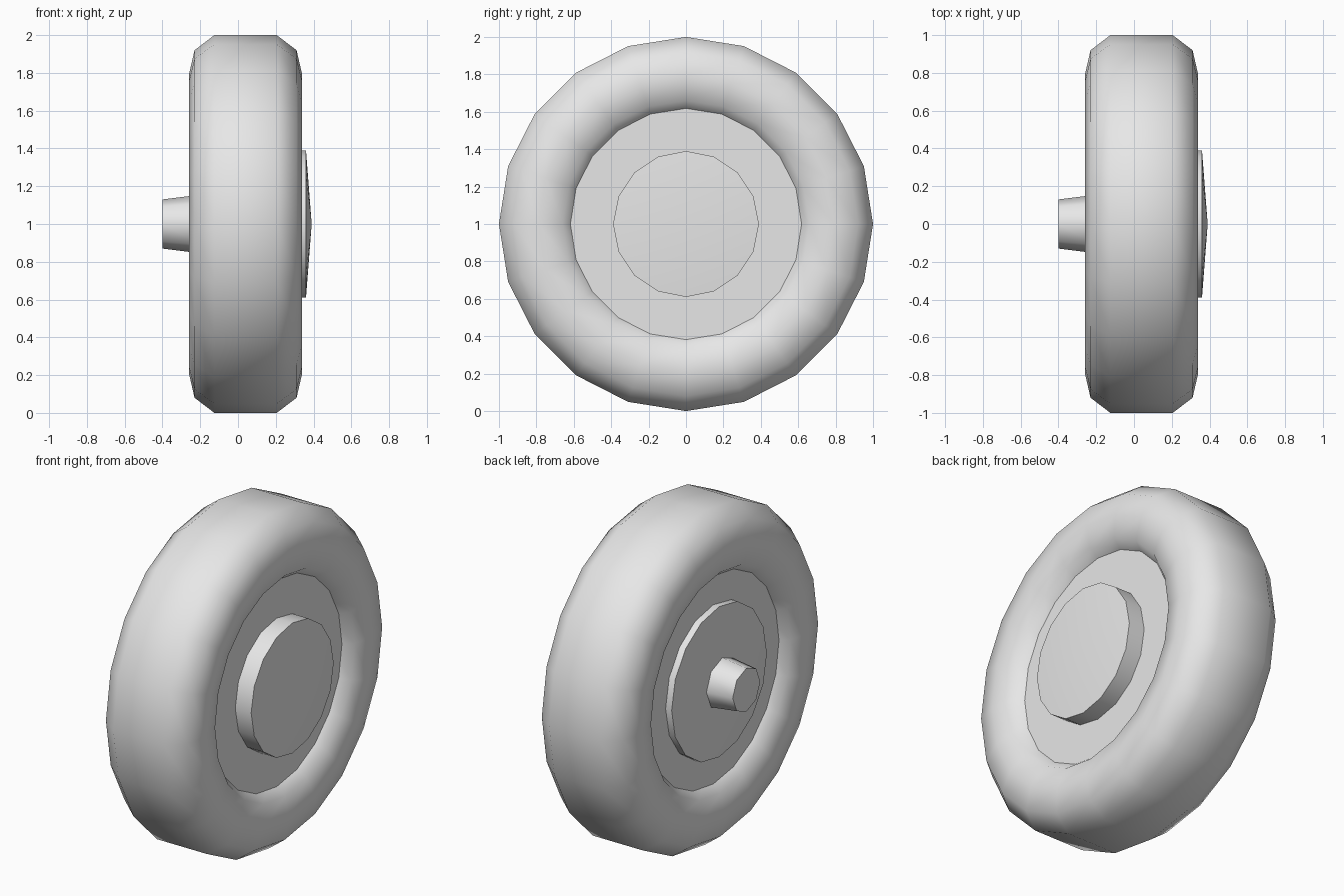
import bpy
import bmesh
from math import sin, cos, pi, radians

cube = bpy.data.objects.get("Cube")
if cube:
    bpy.data.objects.remove(cube, do_unlink=True)

grey = bpy.data.materials.new("plain grey")
grey.use_nodes = True
colour = (0.8, 0.8, 0.8, 1)
grey.diffuse_color = colour
grey.node_tree.nodes["Principled BSDF"].inputs["Base Color"].default_value = colour


def lathe(name, profile, sides, closed=False, smooth_angle=40):
    """Turn (x, radius) points round the axle, which runs along x at z = 1."""
    bm = bmesh.new()
    rings = []
    for x, r in profile:
        if r == 0:
            rings.append([bm.verts.new((x, 0, 1))] * sides)
        else:
            angles = [2 * pi * i / sides for i in range(sides)]
            rings.append([bm.verts.new((x, r * sin(a), 1 + r * cos(a))) for a in angles])
    pairs = list(zip(rings, rings[1:]))
    if closed:
        pairs.append((rings[-1], rings[0]))
    for a, b in pairs:
        for i in range(sides):
            j = (i + 1) % sides
            corners = dict.fromkeys((a[i], a[j], b[j], b[i]))
            bm.faces.new(list(corners))
    bmesh.ops.recalc_face_normals(bm, faces=bm.faces)
    mesh = bpy.data.meshes.new(name)
    bm.to_mesh(mesh)
    bm.free()
    mesh.materials.append(grey)
    obj = bpy.data.objects.new(name, mesh)
    bpy.context.collection.objects.link(obj)
    bpy.ops.object.select_all(action='DESELECT')
    obj.select_set(True)
    bpy.context.view_layer.objects.active = obj
    bpy.ops.object.shade_smooth_by_angle(angle=radians(smooth_angle))
    return obj


# Tyre: rounded section mirrored about its middle plane and its core radius
mid, core = 0.04, 0.79
quarter = [(0.30, 0), (0.27, 0.13), (0.165, 0.21)]
half = quarter + [(-x, r) for x, r in reversed(quarter)]
section = half + [(x, -r) for x, r in reversed(half[1:-1])]
lathe("tyre", [(mid + x, core + r) for x, r in section], 20, closed=True, smooth_angle=80)

# Wheel disc filling the tyre opening
lathe("wheel_disc", [(-0.18, 0), (-0.18, 0.64), (0.255, 0.64), (0.255, 0)], 20)

# Hub cap on the outer side, slightly domed
lathe("hub_cap", [(0.2, 0), (0.2, 0.39), (0.36, 0.39), (0.39, 0)], 16)

# Backing plate and tapered axle stub on the inner side
lathe("backing_plate", [(-0.15, 0), (-0.15, 0.45), (-0.22, 0.45), (-0.25, 0)], 16)
lathe("axle_stub", [(-0.2, 0), (-0.2, 0.155), (-0.4, 0.13), (-0.4, 0)], 8, smooth_angle=50)
